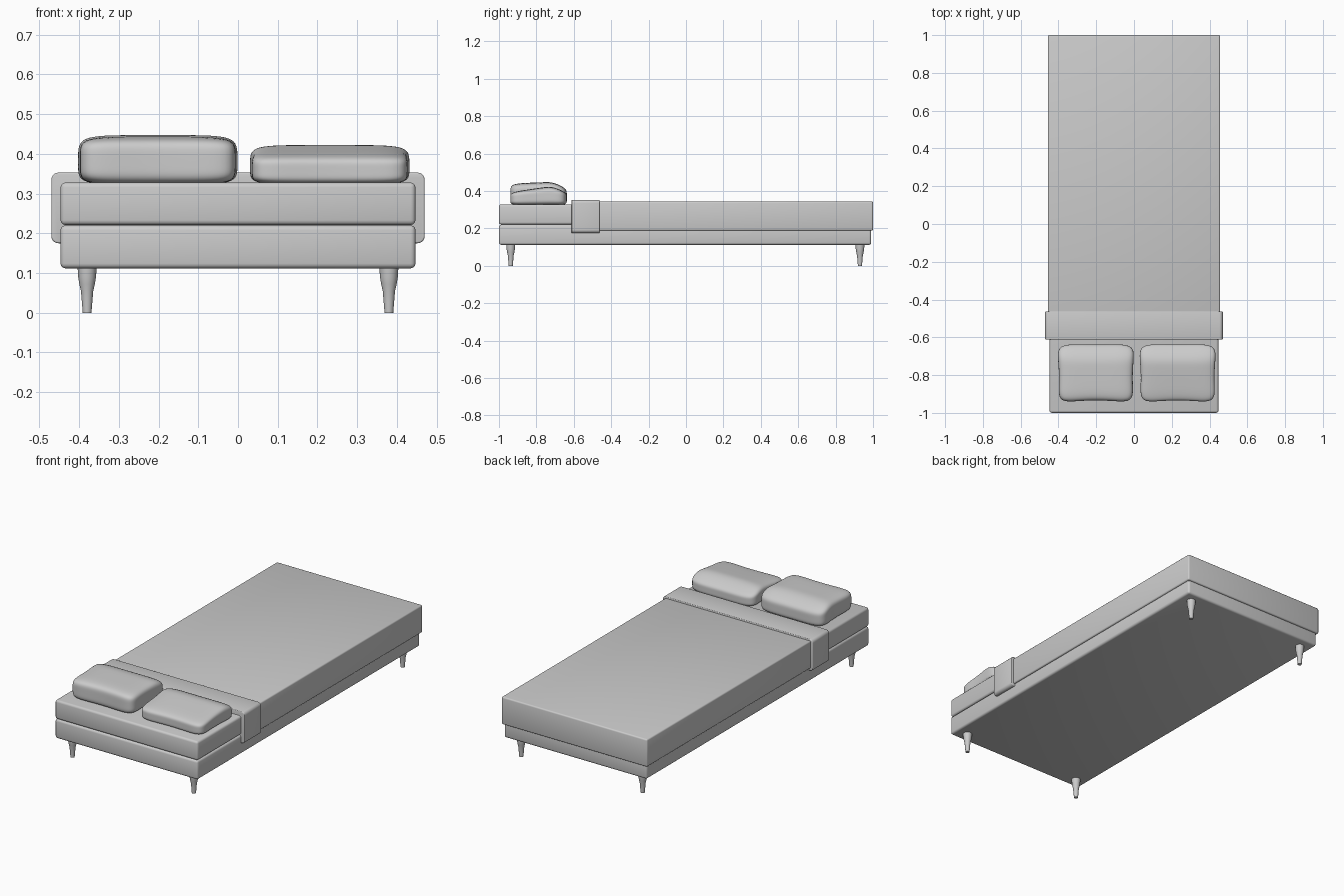
import bpy, bmesh, math

if "Cube" in bpy.data.objects:
    bpy.data.objects.remove(bpy.data.objects["Cube"])


def finish(name, bm, angle=40):
    bmesh.ops.recalc_face_normals(bm, faces=bm.faces)
    mesh = bpy.data.meshes.new(name)
    bm.to_mesh(mesh)
    bm.free()
    ob = bpy.data.objects.new(name, mesh)
    bpy.context.collection.objects.link(ob)
    bpy.ops.object.select_all(action='DESELECT')
    ob.select_set(True)
    bpy.context.view_layer.objects.active = ob
    bpy.ops.object.shade_smooth_by_angle(angle=math.radians(angle))
    return ob


def box(name, x, y0, y1, z0, z1, bevel, long_bevel=0):
    """Rounded box; long_bevel first rounds the edges running along y."""
    bm = bmesh.new()
    bmesh.ops.create_cube(bm, size=2)
    for v in bm.verts:
        v.co = (v.co.x * x,
                (y0 + y1) / 2 + v.co.y * (y1 - y0) / 2,
                (z0 + z1) / 2 + v.co.z * (z1 - z0) / 2)
    if long_bevel:
        edges = [e for e in bm.edges
                 if abs(e.verts[0].co.y - e.verts[1].co.y) > 0.01]
        bmesh.ops.bevel(bm, geom=edges, offset=long_bevel, segments=5,
                        profile=0.5, affect='EDGES')
    edges = [e for e in bm.edges if e.calc_face_angle(0) > 1]
    bmesh.ops.bevel(bm, geom=edges, offset=bevel, segments=3,
                    profile=0.5, affect='EDGES')
    return finish(name, bm)


def pillow(name, cx, front_h, back_h):
    """Puffy cushion with drawn-out corners and a sagging top."""
    cy, hx, hy, z0, n = -0.793, 0.21, 0.16, 0.322, 6
    bm = bmesh.new()
    bmesh.ops.create_cube(bm, size=2)
    bmesh.ops.subdivide_edges(bm, edges=bm.edges, cuts=9, use_grid_fill=True)
    for vert in bm.verts:
        p = vert.co
        norm = sum(abs(c) ** n for c in p) ** (1 / n)
        u, v, w = p / norm
        t = (v + 1) / 2
        height = front_h + (back_h - front_h) * min(1, t / 0.7)
        height -= 0.03 * max(0, (t - 0.75) / 0.25)
        pinch = 0.12 if v < 0 else 0.03
        x = cx + hx * u * (1 - 0.07 * (1 - v * v)) * (1 + 0.02 * v)
        y = cy + hy * v * (1 - pinch * (1 - u * u))
        vert.co = (x, y, z0 + height * (w + 1) / 2)
    ob = finish(name, bm, 80)
    sub = ob.modifiers.new("soften", 'SUBSURF')
    sub.levels = sub.render_levels = 1
    return ob


def leg(name, x, y, sides=24):
    """Turned tapered leg."""
    profile = [(0.011, 0), (0.013, 0.025), (0.0155, 0.055), (0.0195, 0.072),
               (0.0225, 0.09), (0.024, 0.115)]
    bm = bmesh.new()
    rings = [[bm.verts.new((x + r * math.cos(2 * math.pi * i / sides),
                            y + r * math.sin(2 * math.pi * i / sides), z))
              for i in range(sides)] for r, z in profile]
    for a, b in zip(rings, rings[1:]):
        for i in range(sides):
            j = (i + 1) % sides
            bm.faces.new((a[i], a[j], b[j], b[i]))
    bm.faces.new(rings[0])
    bm.faces.new(rings[-1])
    return finish(name, bm)


# Bed base and mattress
box("bed_base", 0.447, -1.0, 0.99, 0.112, 0.22, 0.012)
box("mattress", 0.447, -1.0, 0.99, 0.221, 0.328, 0.012)

# Blanket and its folded-over band
box("blanket", 0.456, -0.48, 1.0, 0.188, 0.344, 0.008)
box("blanket_fold", 0.47, -0.612, -0.462, 0.175, 0.353, 0.004, 0.018)

# Pillows
pillow("left_pillow", -0.202, 0.118, 0.126)
pillow("right_pillow", 0.231, 0.072, 0.102)

# Legs
for y, end in ((-0.937, "front"), (0.93, "back")):
    for x, side in ((-0.38, "left"), (0.38, "right")):
        leg(f"{end}_{side}_leg", x, y)
